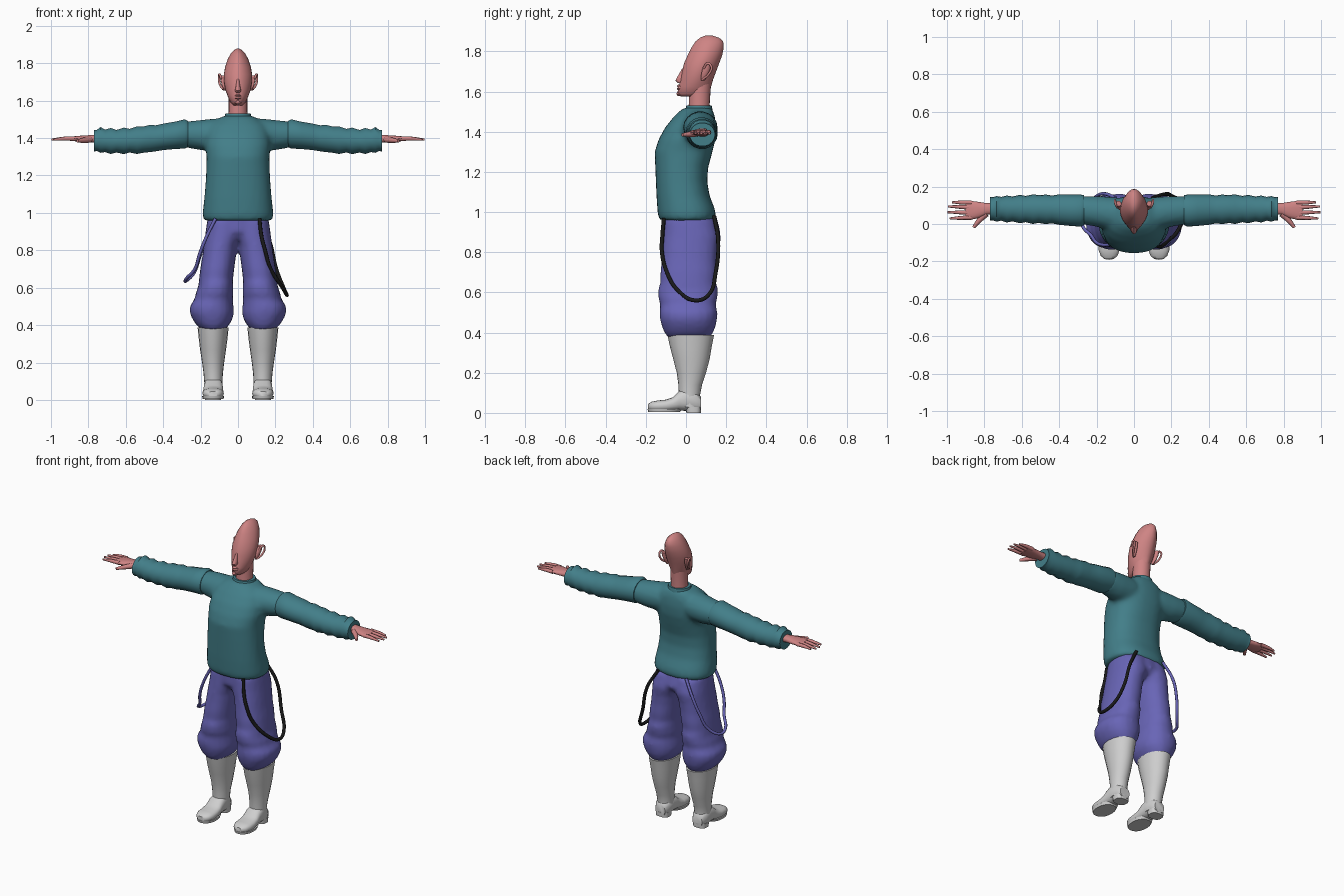
import bpy, bmesh, math
from mathutils import Vector


def material(name, rgb):
    m = bpy.data.materials.new(name)
    m.diffuse_color = (*rgb, 1)
    return m


SKIN = material("skin", (0.62, 0.23, 0.23))
TEAL = material("teal_knit", (0.055, 0.21, 0.25))
BLUE = material("blue_cloth", (0.14, 0.13, 0.47))
WHITE = material("boot_white", (0.62, 0.62, 0.62))
BLACK = material("black_strap", (0.01, 0.01, 0.01))


def add_loft(bm, axis, rows, e=1.0, n=20):
    """Closed loft along an axis; row = (position, lo1, hi1, lo2, hi2)."""
    order = {"z": (1, 2, 0), "x": (0, 1, 2), "y": (1, 0, 2)}[axis]
    rings = []
    for t, a0, a1, b0, b1 in rows:
        ring = []
        for i in range(n):
            ang = 2 * math.pi * i / n
            c, s = math.cos(ang), math.sin(ang)
            u = (a0 + a1) / 2 + (a1 - a0) / 2 * math.copysign(abs(c) ** e, c)
            v = (b0 + b1) / 2 + (b1 - b0) / 2 * math.copysign(abs(s) ** e, s)
            tuv = (t, u, v)
            ring.append(bm.verts.new([tuv[k] for k in order]))
        rings.append(ring)
    for r, q in zip(rings, rings[1:]):
        for i in range(n):
            j = (i + 1) % n
            bm.faces.new((r[i], r[j], q[j], q[i]))
    bm.faces.new(rings[0])
    bm.faces.new(rings[-1])


def part(name, mat, lofts, mirror=False, voxel=0, angle=50):
    """One object from lofts, optionally mirrored and fused."""
    bm = bmesh.new()
    for spec in lofts:
        add_loft(bm, *spec)
    bmesh.ops.recalc_face_normals(bm, faces=bm.faces)
    me = bpy.data.meshes.new(name)
    bm.to_mesh(me)
    bm.free()
    me.materials.append(mat)
    ob = bpy.data.objects.new(name, me)
    bpy.context.collection.objects.link(ob)
    bpy.ops.object.select_all(action="DESELECT")
    ob.select_set(True)
    bpy.context.view_layer.objects.active = ob
    bpy.ops.object.shade_smooth_by_angle(angle=math.radians(angle))
    if mirror:
        ob.modifiers.new("mirror", "MIRROR").use_mirror_merge = False
    if voxel:
        r = ob.modifiers.new("fuse", "REMESH")
        r.mode, r.voxel_size, r.use_smooth_shade = "VOXEL", voxel, True
        s = ob.modifiers.new("soften", "SMOOTH")
        s.factor, s.iterations = 0.5, 4
    return ob


def tube(name, mat, pts, radius, radii=None, res=2, cyclic=False):
    cu = bpy.data.curves.new(name, "CURVE")
    cu.dimensions, cu.bevel_depth, cu.bevel_resolution = "3D", radius, res
    cu.resolution_u, cu.use_fill_caps = 6, True
    sp = cu.splines.new("BEZIER")
    sp.bezier_points.add(len(pts) - 1)
    sp.use_cyclic_u = cyclic
    for i, (bp, p) in enumerate(zip(sp.bezier_points, pts)):
        bp.co = p
        bp.handle_left_type = bp.handle_right_type = "AUTO"
        bp.radius = radii[i] if radii else 1
    cu.materials.append(mat)
    ob = bpy.data.objects.new(name, cu)
    bpy.context.collection.objects.link(ob)


def zrow(z, hw, y0, y1):
    return (z, -hw, hw, y0, y1)


# head: tall, tapering to a ridge at the crown
part("head", SKIN, [("z", [zrow(*r) for r in (
    (1.575, .025, -.025, .10), (1.59, .040, -.044, .115), (1.625, .056, -.036, .125),
    (1.66, .068, -.028, .135), (1.70, .075, -.020, .150), (1.74, .076, -.010, .165),
    (1.78, .069, .008, .180), (1.82, .056, .028, .188), (1.85, .040, .048, .185),
    (1.868, .024, .070, .165), (1.878, .008, .095, .135))], 1.12, 24)], angle=70)
part("neck", SKIN, [("z", [zrow(1.48, .055, .01, .12), zrow(1.54, .050, .014, .118),
                           zrow(1.64, .050, .015, .125)])])
# nose, lips and chin
part("nose", SKIN, [("z", [zrow(1.642, .012, -.042, 0), zrow(1.655, .017, -.054, 0),
                           zrow(1.67, .013, -.046, 0), zrow(1.715, .007, -.020, .01)], 1, 10)])
part("lips", SKIN, [("z", [zrow(1.607, .012, -.042, 0), zrow(1.615, .022, -.047, 0),
                           zrow(1.621, .022, -.041, 0), zrow(1.627, .020, -.047, 0),
                           zrow(1.634, .008, -.040, 0)], 1, 10)])
part("chin", SKIN, [("z", [zrow(1.578, .012, -.044, .02), zrow(1.588, .022, -.050, .02),
                           zrow(1.602, .012, -.043, .02)], 1, 10)])

# ears: flat shell with a raised rim
part("ears", SKIN, [("z", [(1.655, .065, .076, .075, .095), (1.68, .065, .086, .074, .110),
                           (1.71, .065, .094, .080, .122), (1.735, .068, .096, .095, .125)],
                     1, 10)], mirror=True)
for side, s in (("left", 1), ("right", -1)):
    tube(side + "_ear_rim", SKIN, [(s * .078, .082, 1.66), (s * .096, .112, 1.685),
         (s * .102, .126, 1.725), (s * .099, .108, 1.740), (s * .089, .088, 1.715)], .006)

# sweater body with shoulders fused in
stub = [(.04, -.04, .135, 1.34, 1.503), (.12, -.035, .145, 1.33, 1.505),
        (.20, -.015, .150, 1.335, 1.497), (.285, 0, .150, 1.35, 1.488)]
body = [zrow(*r) for r in (
    (.958, .180, -.130, .140), (.985, .190, -.140, .150), (1.02, .187, -.143, .142),
    (1.08, .180, -.147, .118), (1.15, .174, -.150, .106), (1.22, .170, -.153, .110),
    (1.30, .168, -.156, .132), (1.36, .175, -.137, .146), (1.42, .170, -.105, .150),
    (1.47, .150, -.065, .145), (1.505, .105, -.030, .135), (1.52, .07, -.005, .125))]
mirrored_stub = [(-r[0], *r[1:]) for r in stub]
part("sweater_body", TEAL, [("z", body, .85, 32), ("x", stub), ("x", mirrored_stub)],
     voxel=.014)
part("collar", TEAL, [("z", [zrow(1.48, .085, -.015, .135), zrow(1.51, .072, -.003, .132),
                             zrow(1.53, .068, .002, .128), zrow(1.53, .054, .010, .120)])])

# sleeves with soft wrinkles
part("sleeves", TEAL, [("x", [
    (.268, -.005, .155, 1.350, 1.492), (.285, -.014, .157, 1.343, 1.501),
    (.34, -.010, .157, 1.340, 1.488), (.40, -.004, .158, 1.335, 1.478),
    (.44, .004, .152, 1.328, 1.469), (.47, -.001, .157, 1.324, 1.472),
    (.51, .006, .155, 1.320, 1.462), (.54, .000, .158, 1.314, 1.463),
    (.58, .010, .150, 1.322, 1.450), (.61, .004, .156, 1.313, 1.457),
    (.65, .014, .147, 1.322, 1.444), (.68, .008, .152, 1.314, 1.455),
    (.71, .018, .145, 1.324, 1.446), (.735, .012, .149, 1.320, 1.460),
    (.755, .020, .143, 1.330, 1.444), (.77, .018, .145, 1.327, 1.445),
    (.77, .035, .130, 1.345, 1.430)], 1, 18)], mirror=True)

# hands
part("palms", SKIN, [("x", [(.74, .055, .112, 1.372, 1.420), (.79, .050, .112, 1.377, 1.416),
                            (.83, .032, .118, 1.378, 1.414), (.875, .022, .124, 1.383, 1.410),
                            (.90, .026, .122, 1.387, 1.406)], .85, 14)], mirror=True)
FINGERS = (("little", .114, .116, .972), ("ring", .088, .094, .995),
           ("middle", .061, .063, .998), ("index", .035, .030, .985))
for side, s in (("left", 1), ("right", -1)):
    for label, y0, y1, tip in FINGERS:
        tube(f"{side}_{label}_finger", SKIN,
             [(s * .87, y0, 1.397), (s * .925, (y0 + y1) / 2, 1.397), (s * tip, y1, 1.392)],
             .012, (1.05, .9, .45))
    tube(side + "_thumb", SKIN, [(s * .79, .055, 1.393), (s * .825, .022, 1.388),
                                 (s * .858, -.018, 1.384)], .016, (1.1, .9, .5))

# baggy trousers
leg = [(.375, .070, .195, -.090, .120), (.40, .048, .222, -.108, .135),
       (.43, .030, .243, -.120, .148), (.465, .022, .258, -.130, .155),
       (.50, .024, .258, -.132, .157), (.54, .028, .232, -.128, .148),
       (.57, .024, .226, -.138, .156), (.61, .026, .212, -.140, .160),
       (.65, .026, .208, -.128, .150), (.70, .020, .202, -.128, .154),
       (.76, .012, .192, -.122, .152), (.82, .004, .184, -.118, .156),
       (.88, -.02, .176, -.115, .165), (.96, -.03, .165, -.110, .145)]
other_leg = [(z, -b, -a, y0, y1) for z, a, b, y0, y1 in leg]
hips = [zrow(.86, .13, -.08, .13), zrow(.90, .168, -.112, .160), zrow(.99, .160, -.112, .135)]
part("trousers", BLUE, [("z", leg, .9), ("z", other_leg, .9), ("z", hips, .9)], voxel=.013)

# tall boots: shaft, foot and heel
part("boot_shafts", WHITE, [("z", [
    (.03, .085, .180, -.035, .072), (.09, .083, .180, -.036, .070),
    (.14, .081, .184, -.038, .080), (.20, .074, .192, -.046, .100),
    (.27, .064, .203, -.064, .118), (.33, .056, .210, -.080, .128),
    (.388, .050, .216, -.092, .140), (.388, .065, .200, -.078, .125)])], mirror=True)
part("boot_feet", WHITE, [("y", [
    (.075, .098, .166, .010, .080), (.05, .084, .180, .008, .105),
    (0, .082, .182, .010, .125), (-.035, .080, .184, .012, .108),
    (-.065, .078, .187, .010, .078), (-.10, .076, .190, .007, .066),
    (-.14, .077, .189, .007, .062), (-.17, .088, .178, .010, .056),
    (-.188, .110, .158, .016, .045)], .8)], mirror=True)
part("boot_heels", WHITE, [("z", [(0, .090, .176, .002, .074), (.03, .088, .178, -.002, .076)],
                            .7)], mirror=True)
part("boot_soles", WHITE, [("z", [(.004, .078, .188, -.188, -.03), (.02, .074, .192, -.192, -.02)],
                            .9)], mirror=True)

# hanging straps at the hips
tube("black_hip_strap", BLACK, [
    (.115, -.110, .97), (.125, -.118, .88), (.145, -.120, .80), (.175, -.095, .70),
    (.235, -.035, .605), (.262, .045, .560), (.250, .110, .585), (.205, .148, .70),
    (.165, .160, .86), (.10, .140, .98)], .010)
tube("blue_hip_strap", BLUE, [
    (-.120, -.110, .97), (-.165, -.112, .88), (-.205, -.095, .78), (-.230, -.060, .70),
    (-.275, -.010, .650), (-.280, .045, .635), (-.235, .110, .680), (-.200, .148, .78),
    (-.160, .162, .88), (-.10, .142, .98)], .009)
